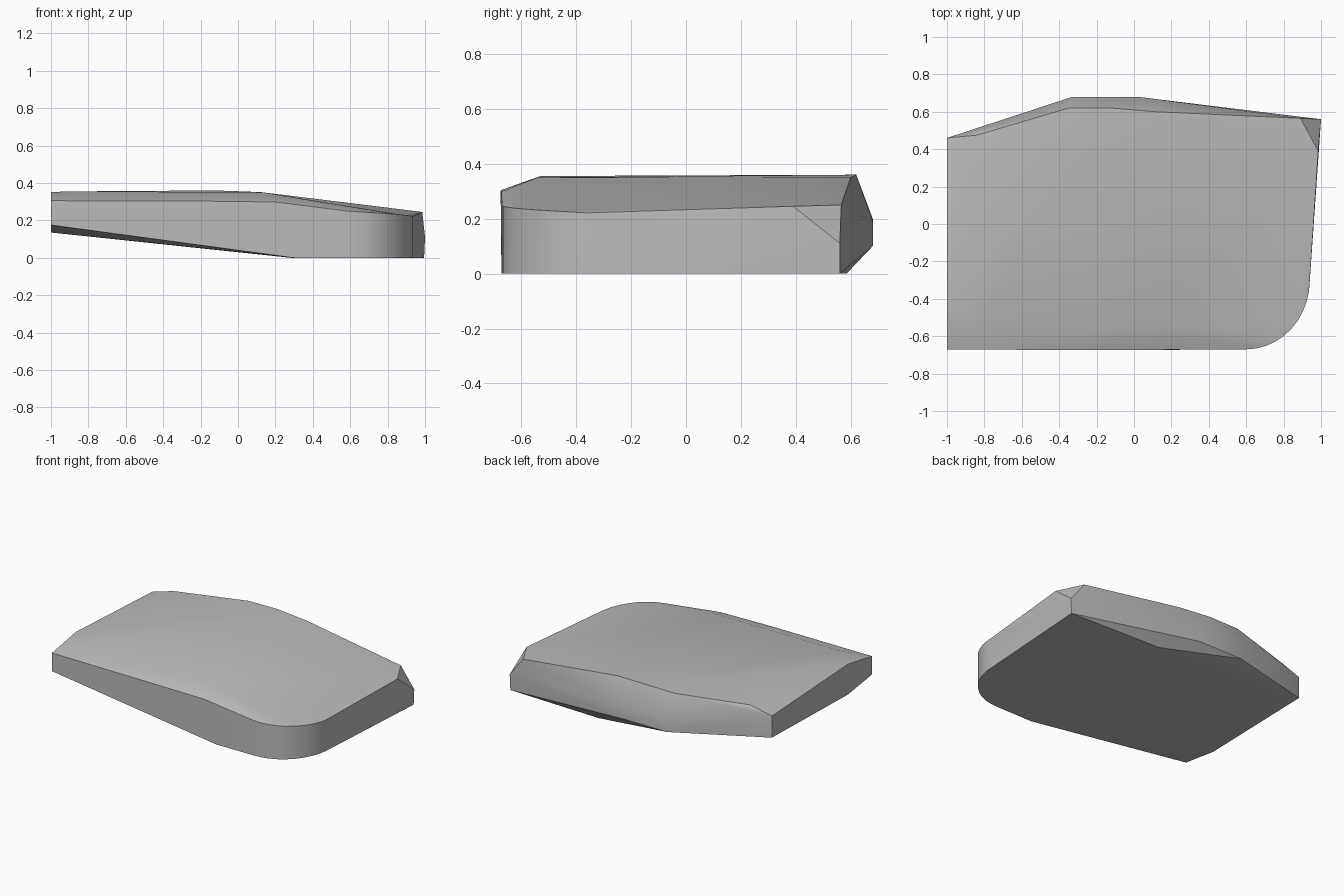
import bpy, bmesh, math

cube = bpy.data.objects.get("Cube")
if cube:
    bpy.data.objects.remove(cube, do_unlink=True)

# Stone grey material
grey = bpy.data.materials.new("stone_grey")
grey.use_nodes = True
colour = (0.5, 0.5, 0.5, 1)
grey.diffuse_color = colour
grey.node_tree.nodes["Principled BSDF"].inputs["Base Color"].default_value = colour


def build_hull(name, points, material):
    """Wrap the corner points in a convex solid with merged flat faces."""
    bm = bmesh.new()
    for p in points:
        bm.verts.new(p)
    result = bmesh.ops.convex_hull(bm, input=bm.verts[:])
    loose = {g for g in result["geom_interior"] + result["geom_unused"]
             if isinstance(g, bmesh.types.BMVert)}
    bmesh.ops.delete(bm, geom=list(loose), context="VERTS")
    bmesh.ops.dissolve_limit(bm, angle_limit=math.radians(0.5),
                             verts=bm.verts[:], edges=bm.edges[:])
    bmesh.ops.recalc_face_normals(bm, faces=bm.faces[:])
    mesh = bpy.data.meshes.new(name)
    bm.to_mesh(mesh)
    bm.free()
    mesh.materials.append(material)
    obj = bpy.data.objects.new(name, mesh)
    bpy.context.collection.objects.link(obj)
    return obj


# Top plateau
top = [(-1, -0.4, 0.352), (-0.84, -0.53, 0.355), (0.13, -0.54, 0.35),
       (-0.84, 0.475, 0.352), (-0.35, 0.62, 0.358), (-0.12, 0.62, 0.36),
       (0.12, 0.6, 0.351)]

# Front face and the right-hand end
front = [(-1, -0.67, 0.175), (-1, -0.67, 0.305), (-0.2, -0.675, 0.303),
         (0.2, -0.672, 0.298), (0.3, -0.672, 0), (-1, -0.4, 0.135)]

# Back bulge, narrowing towards the right-hand end
back = [(-1, 0.46, 0.155), (-1, 0.46, 0.31),
        (-0.33, 0.68, 0.1), (-0.33, 0.68, 0.2),
        (0.02, 0.68, 0.1), (0.02, 0.68, 0.19), (0.28, 0.585, 0)]

# Left-hand end with its chipped back corner
end = [(0.995, 0.56, 0), (1, 0.56, 0.11), (0.89, 0.565, 0.25),
       (0.985, 0.39, 0.245)]

# Rounded front left corner
steps = 10
corner = []
for i in range(steps + 1):
    a = math.radians(90 * i / steps)
    x, y = 0.6 + 0.34 * math.sin(a), -0.3 - 0.37 * math.cos(a)
    corner += [(x, y, 0), (x, y, 0.248 - 0.03 * i / steps)]

slab = build_hull("stone_slab", top + front + back + end + corner, grey)

bpy.ops.object.select_all(action="DESELECT")
slab.select_set(True)
bpy.context.view_layer.objects.active = slab
bpy.ops.object.shade_smooth_by_angle(angle=math.radians(30))
